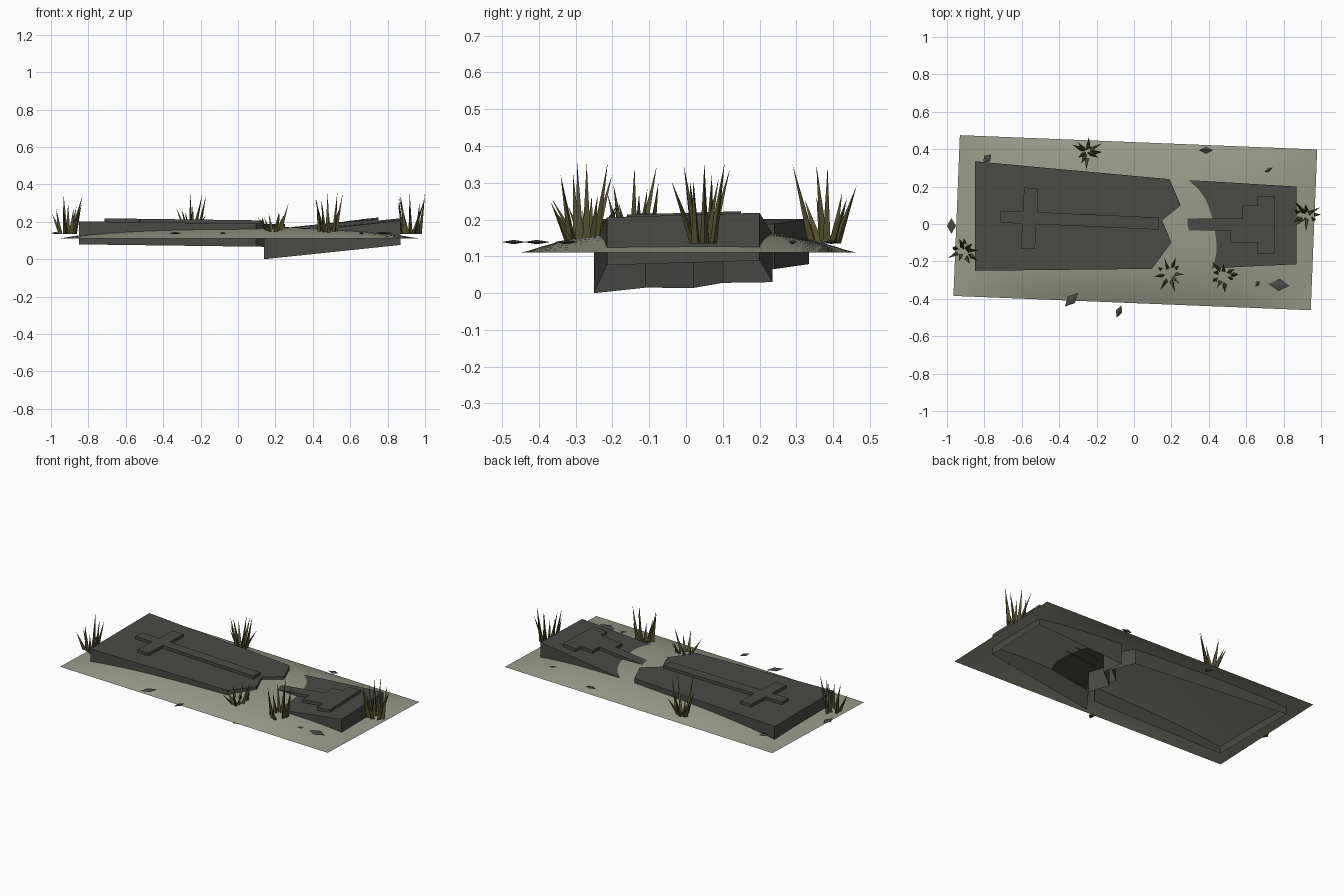
import bpy, bmesh, math, random
from mathutils import Vector, Matrix

if "Cube" in bpy.data.objects:
    bpy.data.objects.remove(bpy.data.objects["Cube"])

random.seed(4)


def material(name, rgb):
    m = bpy.data.materials.new(name)
    m.diffuse_color = (*rgb, 1)
    m.use_nodes = True
    m.node_tree.nodes["Principled BSDF"].inputs["Base Color"].default_value = m.diffuse_color
    return m


STONE = material("dark stone", (0.068, 0.068, 0.062))
EARTH = material("pale dry earth", (0.31, 0.325, 0.25))
GRASS = material("dry grass", (0.09, 0.085, 0.03))


def finish(name, bm, mat, smooth=False):
    bmesh.ops.recalc_face_normals(bm, faces=bm.faces[:])
    me = bpy.data.meshes.new(name)
    bm.to_mesh(me)
    bm.free()
    for p in me.polygons:
        p.use_smooth = smooth
    me.materials.append(mat)
    ob = bpy.data.objects.new(name, me)
    bpy.context.collection.objects.link(ob)
    return ob


def plate(name, outline, plane, lift, depth):
    """Open-bottomed plate whose top lies on a tilted plane z = a + b*x + c*y."""
    a, b, c = plane
    bm = bmesh.new()
    top = [bm.verts.new((x, y, a + b * x + c * y + lift)) for x, y in outline]
    low = [bm.verts.new(v.co - Vector((0, 0, depth))) for v in top]
    bm.faces.new(top)
    n = len(top)
    for i in range(n):
        j = (i + 1) % n
        bm.faces.new((top[i], low[i], low[j], top[j]))
    # open shells: orient by the known upward top face
    ob = finish(name, bm, STONE)
    if ob.data.polygons[0].normal.z < 0:
        ob.data.flip_normals()
    return ob


# earth mound, low dome turned slightly
bm = bmesh.new()
bmesh.ops.create_grid(bm, x_segments=28, y_segments=18, size=1)
for v in bm.verts:
    u, w = v.co.x, v.co.y
    v.co = (u * 0.956, w * 0.43,
            0.11 + 0.062 * (1 - abs(u) ** 3) * (1 - abs(w) ** 3))
bm.transform(Matrix.Translation((0.007, 0.007, 0)) @ Matrix.Rotation(-0.04, 4, 'Z'))
mound = finish("earth_mound", bm, EARTH, True)
if mound.data.polygons[0].normal.z < 0:
    mound.data.flip_normals()

# large slab piece and its raised cross
big = (0.191, -0.013, 0.0)
plate("large_slab", [(-0.85, 0.335), (-0.85, -0.25), (0.095, -0.24), (0.20, -0.10),
                     (0.15, 0.02), (0.25, 0.10), (0.19, 0.24)], big, 0, 0.123)
plate("large_slab_cross",
      [(-0.715, 0.07), (-0.715, 0.007), (-0.598, 0.002), (-0.605, -0.13), (-0.53, -0.135),
       (-0.522, -0.001), (0.13, -0.03), (0.13, 0.035), (-0.516, 0.063), (-0.512, 0.19),
       (-0.588, 0.195), (-0.594, 0.066)], big, 0.018, 0.025)

# small sunken slab piece with the stepped foot of the cross
small = (0.123, 0.103, 0.03)
plate("small_slab", [(0.14, -0.25), (0.245, -0.11), (0.20, 0.02), (0.31, 0.10),
                     (0.29, 0.235), (0.87, 0.20), (0.87, -0.215)], small, 0, 0.13)
plate("small_slab_cross_foot",
      [(0.285, 0.03), (0.285, -0.035), (0.515, -0.035), (0.515, -0.10), (0.66, -0.10),
       (0.66, -0.16), (0.75, -0.16), (0.75, 0.15), (0.66, 0.15), (0.66, 0.10),
       (0.58, 0.10), (0.58, 0.03)], small, 0.018, 0.025)

# grass tufts: three-sided tapering blades leaning outward
for k, (cx, cy, tall) in enumerate([(-0.91, -0.14, 0.22), (-0.25, 0.385, 0.22),
                                    (0.19, -0.27, 0.17), (0.48, -0.27, 0.23),
                                    (0.92, 0.05, 0.23)]):
    bm = bmesh.new()
    for i in range(9):
        ang = i * math.tau / 9 + (random.uniform(-0.25, 0.25) if i else 0)
        out = Vector((math.cos(ang), math.sin(ang), 0))
        foot = Vector((cx, cy, 0.135)) + out * random.uniform(0.015, 0.05)
        reach = random.uniform(0.055, 0.1) if i else 0.08
        height = tall * (random.uniform(0.45, 1.0) if i else 0.95)
        tip = Vector((cx, cy, 0.135 + height)) + out * reach
        tip.x = max(-0.997, min(1.0, tip.x))
        turn = random.uniform(0, math.tau)
        base = [bm.verts.new(foot + 0.014 * Vector((math.cos(turn + j * math.tau / 3),
                                                    math.sin(turn + j * math.tau / 3), 0)))
                for j in range(3)]
        point = bm.verts.new(tip)
        bm.faces.new(base)
        for j in range(3):
            bm.faces.new((base[j], base[(j + 1) % 3], point))
    finish(f"grass_tuft_{k + 1}", bm, GRASS)

# thin stone chips: x, y, half length, half width, turn
for k, (x, y, a, b, turn) in enumerate([
        (-0.976, -0.01, 0.042, 0.024, 1.57), (-0.785, 0.35, 0.03, 0.022, 0.8),
        (-0.335, -0.405, 0.05, 0.026, 0.8), (-0.08, -0.468, 0.035, 0.018, 1.2),
        (0.385, 0.395, 0.035, 0.018, 0.0), (0.775, -0.325, 0.056, 0.033, -0.1),
        (0.72, 0.29, 0.024, 0.012, 0.5), (0.66, -0.32, 0.02, 0.013, 0.9)]):
    bm = bmesh.new()
    ring = [bm.verts.new(p) for p in ((a, 0, 0), (0, b, 0), (-a, 0, 0), (0, -b, 0))]
    for z in (0.006, -0.006):
        peak = bm.verts.new((0, 0, z))
        for i in range(4):
            bm.faces.new((ring[i], ring[(i + 1) % 4], peak))
    bm.transform(Matrix.Translation((x, y, 0.139)) @ Matrix.Rotation(turn, 4, 'Z'))
    finish(f"stone_chip_{k + 1}", bm, STONE)
